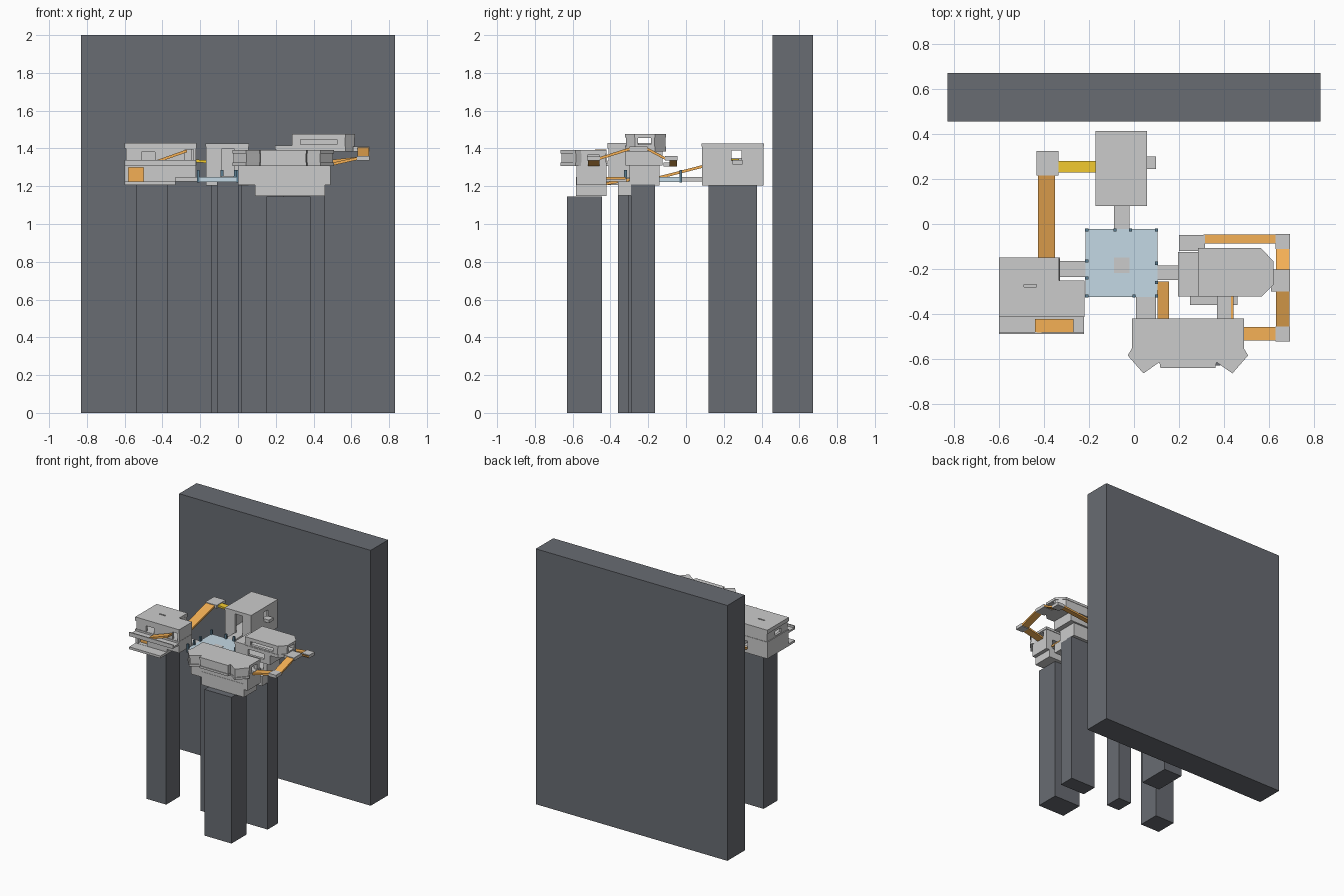
import bpy, bmesh
from mathutils import Vector


def material(name, r, g, b):
    m = bpy.data.materials.new(name)
    m.diffuse_color = (r, g, b, 1)
    return m


DARK = material("dark_rock", .14, .15, .17)
ORANGE = material("ramp_orange", .9, .43, .09)
YELLOW = material("bridge_yellow", .9, .6, .03)
BLUE = material("deck_blue", .55, .69, .78)
NAVY = material("post_blue", .1, .2, .28)
WHITE = material("light_square", 1, 1, 1)


def prism(name, pts, z0, z1, mat=None):
    """Extrude a plan outline from z0 to z1."""
    bm = bmesh.new()
    f = bm.faces.new([bm.verts.new((x, y, z0)) for x, y in pts])
    top = bmesh.ops.extrude_face_region(bm, geom=[f])["geom"]
    for v in top:
        if isinstance(v, bmesh.types.BMVert):
            v.co.z = z1
    bmesh.ops.recalc_face_normals(bm, faces=bm.faces)
    me = bpy.data.meshes.new(name)
    bm.to_mesh(me)
    bm.free()
    ob = bpy.data.objects.new(name, me)
    bpy.context.collection.objects.link(ob)
    if mat:
        me.materials.append(mat)
    return ob


def box(name, x0, x1, y0, y1, z0, z1, mat=None):
    return prism(name, [(x0, y0), (x1, y0), (x1, y1), (x0, y1)], z0, z1, mat)


def cut(ob, *dims):
    """Cut box-shaped rooms and openings out of a building."""
    for d in dims:
        c = box("cutter", *d)
        c.hide_render = True
        m = ob.modifiers.new("opening", "BOOLEAN")
        m.operation, m.solver, m.object = "DIFFERENCE", "EXACT", c
        bpy.context.view_layer.objects.active = ob
        bpy.ops.object.modifier_apply(modifier=m.name)
        bpy.data.objects.remove(c)


def ramp(name, a, b, width, mat=ORANGE, thick=.015):
    """Sloping plank whose upper surface runs from a to b."""
    a, b = Vector(a), Vector(b)
    d = b - a
    s = Vector((-d.y, d.x, 0)).normalized() * width / 2
    t = Vector((0, 0, -thick))
    ob = box(name, 0, 1, 0, 1, 0, 1, mat)
    for v in ob.data.vertices:
        x, y, z = v.co
        v.co = a + d * x + s * (1 - 2 * y) * -1 + t * (1 - z)
    return ob


# Back wall and supporting pillars
box("back_wall", -.83, .83, .457, .673, 0, 2, DARK)
for n, x0, x1, y0, y1, h in [
        ("front", .15, .385, -.63, -.445, 1.145), ("right", .24, .46, -.29, -.165, 1.21),
        ("left", -.54, -.37, -.36, -.19, 1.206), ("centre", -.11, .005, -.304, -.168, 1.225),
        ("back", -.14, .02, .12, .375, 1.206)]:
    box(n + "_pillar", x0, x1, y0, y1, 0, h, DARK)

# Central deck with edge posts
box("centre_deck", -.215, .105, -.325, -.022, 1.222, 1.25, BLUE)
box("deck_light", -.09, -.02, -.218, -.148, 1.25, 1.254, WHITE)
for x, y in [(-.21, -.027), (-.085, -.027), (-.015, -.027), (.1, -.027), (-.21, -.165), (-.21, -.24),
             (-.21, -.32), (.1, -.175), (.1, -.26), (0, -.32), (.1, -.32)]:
    box("deck_post", x - .007, x + .007, y - .007, y + .007, 1.22, 1.285, NAVY)

# Flat bridges around the deck
for n, *d in [("back", -.09, -.02, -.022, .1), ("left", -.335, -.215, -.235, -.165),
              ("right", .105, .21, -.25, -.185), ("front", .01, .098, -.43, -.325),
              ("side", .37, .432, -.43, -.315)]:
    box(n + "_bridge", *d, 1.225, 1.25)
ramp("deck_to_front_ramp", (.13, -.255, 1.25), (.13, -.43, 1.22), .05)
ramp("side_bridge_ramp", (.435, -.32, 1.25), (.435, -.43, 1.25), .014)

# Back building
b = box("back_building", -.17, .055, .085, .41, 1.205, 1.415)
cut(b, (-.15, .035, .105, .39, 1.25, 1.40), (-.3, .2, .24, .295, 1.335, 1.39),
    (-.085, -.02, 0, .2, 1.25, 1.40))
box("back_roof", -.172, .057, .081, .414, 1.41, 1.427)
box("back_balcony", .05, .097, .245, .30, 1.315, 1.338)

# Left route from back building
box("left_landing", -.435, -.335, .215, .325, 1.325, 1.35)
ramp("left_upper_bridge", (-.335, .255, 1.345), (-.15, .255, 1.338), .05, YELLOW)
ramp("left_long_ramp", (-.39, -.155, 1.25), (-.39, .215, 1.345), .075)

# Left building: lower room, ledge, upper room, roof
low = box("left_lower_room", -.6, -.33, -.41, -.15, 1.206, 1.312)
cut(low, (-.585, -.35, -.39, -.17, 1.225, 1.30), (-.58, -.5, -.5, -.36, 1.225, 1.30),
    (-.36, -.3, -.235, -.165, 1.25, 1.30), (-.43, -.35, -.2, -.1, 1.25, 1.30))
box("left_inner_panel", -.58, -.5, -.38, -.37, 1.225, 1.30, ORANGE)
box("left_side_room", -.33, -.222, -.41, -.255, 1.245, 1.312)
box("left_front_sill", -.6, -.33, -.49, -.40, 1.206, 1.224)
box("left_front_ledge", -.6, -.222, -.49, -.40, 1.308, 1.322)
box("left_ledge_rim", -.6, -.222, -.49, -.48, 1.32, 1.338)
L = [(-.6, -.415), (-.22, -.415), (-.22, -.252), (-.333, -.252), (-.333, -.15), (-.6, -.15)]
prism("left_middle_floor", L, 1.31, 1.336)
up = prism("left_upper_room", [(x * .98 - .006, y * .97 - .008) for x, y in L], 1.334, 1.41)
cut(up, (-.575, -.25, -.39, -.27, 1.337, 1.40), (-.575, -.35, -.28, -.18, 1.337, 1.40),
    (-.51, -.44, -.5, -.35, 1.337, 1.382), (-.28, -.235, -.5, -.35, 1.337, 1.395),
    (-.7, -.55, -.33, -.25, 1.345, 1.38))
roof = prism("left_roof", L, 1.40, 1.43)
cut(roof, (-.49, -.435, -.28, -.27, 1.35, 1.5))
ramp("left_ledge_ramp", (-.44, -.452, 1.335), (-.27, -.452, 1.395), .06)

# Right building: base, mid storey, raised chamfered top
base = box("right_base", .2, .46, -.30, -.14, 1.205, 1.315)
cut(base, (.22, .44, -.28, -.16, 1.25, 1.30), (.1, .25, -.25, -.185, 1.25, 1.30),
    (.37, .43, -.4, -.25, 1.25, 1.30))
box("right_base_step", .25, .46, -.36, -.29, 1.15, 1.225)
mid = box("right_mid_storey", .2, .5, -.32, -.125, 1.31, 1.405)
cut(mid, (.22, .48, -.30, -.145, 1.33, 1.39), (.31, .45, -.4, -.28, 1.34, 1.385))
box("right_low_roof", .195, .29, -.322, -.125, 1.395, 1.415)
top_plan = [(.285, -.322), (.57, -.322), (.62, -.272), (.62, -.165), (.565, -.107), (.285, -.107)]
prism("right_floor_slab", top_plan, 1.385, 1.41)
top = prism("right_top_room", [(x * .985 + .005, y * .97 - .006) for x, y in top_plan], 1.405, 1.465)
cut(top, (.31, .57, -.295, -.135, 1.412, 1.455), (.33, .525, -.4, -.25, 1.42, 1.448),
    (.2, .7, -.255, -.185, 1.42, 1.455))
prism("right_roof", top_plan, 1.458, 1.477)

# Right walkway loop: landings joined by ramps
box("walkway_start", .2, .315, -.12, -.05, 1.305, 1.325)
for n, y in [("front", -.49), ("back", -.078)]:
    box(n + "_corner_landing", .63, .695, y - .034, y + .034, 1.335, 1.36)
    ramp(n + "_rising_ramp", (.663, y + (.034 if y < -.2 else -.034), 1.355), (.663, -.298 if y < -.2 else -.205, 1.405), .06)
box("middle_landing", .61, .695, -.30, -.203, 1.385, 1.41)
ramp("walkway_back_ramp", (.31, -.067, 1.32), (.635, -.067, 1.355), .04)
ramp("walkway_front_ramp", (.48, -.488, 1.32), (.635, -.488, 1.355), .06)

# Front building: keel, lower room and wide upper storey with angled front corners
box("front_keel", .09, .46, -.582, -.42, 1.147, 1.25)
low = box("front_lower_room", -.0, .49, -.58, -.42, 1.206, 1.315)
cut(low, (.02, .47, -.56, -.44, 1.25, 1.30), (.015, .09, -.47, -.4, 1.25, 1.30),
    (.37, .43, -.47, -.4, 1.25, 1.30))
half = [(.25, 0), (.25, -.135), (.268, -.165), (.198, -.245), (.127, -.195), (.122, -.222)]
plan = [(.24 + x, -.42 + y) for x, y in half] + [(.24 - x, -.42 + y) for x, y in reversed(half)]
prism("front_floor", plan, 1.308, 1.325)
inner = [(.24 + (x - .24) * .98, -.52 + (y + .52) * .96) for x, y in plan]
up = prism("front_upper_room", inner, 1.32, 1.38)
cut(up, (.02, .46, -.58, -.44, 1.326, 1.372), (.43, .6, -.52, -.46, 1.326, 1.368),
    (.16, .32, -.5, -.4, 1.33, 1.368))
prism("front_roof", plan, 1.373, 1.393)
